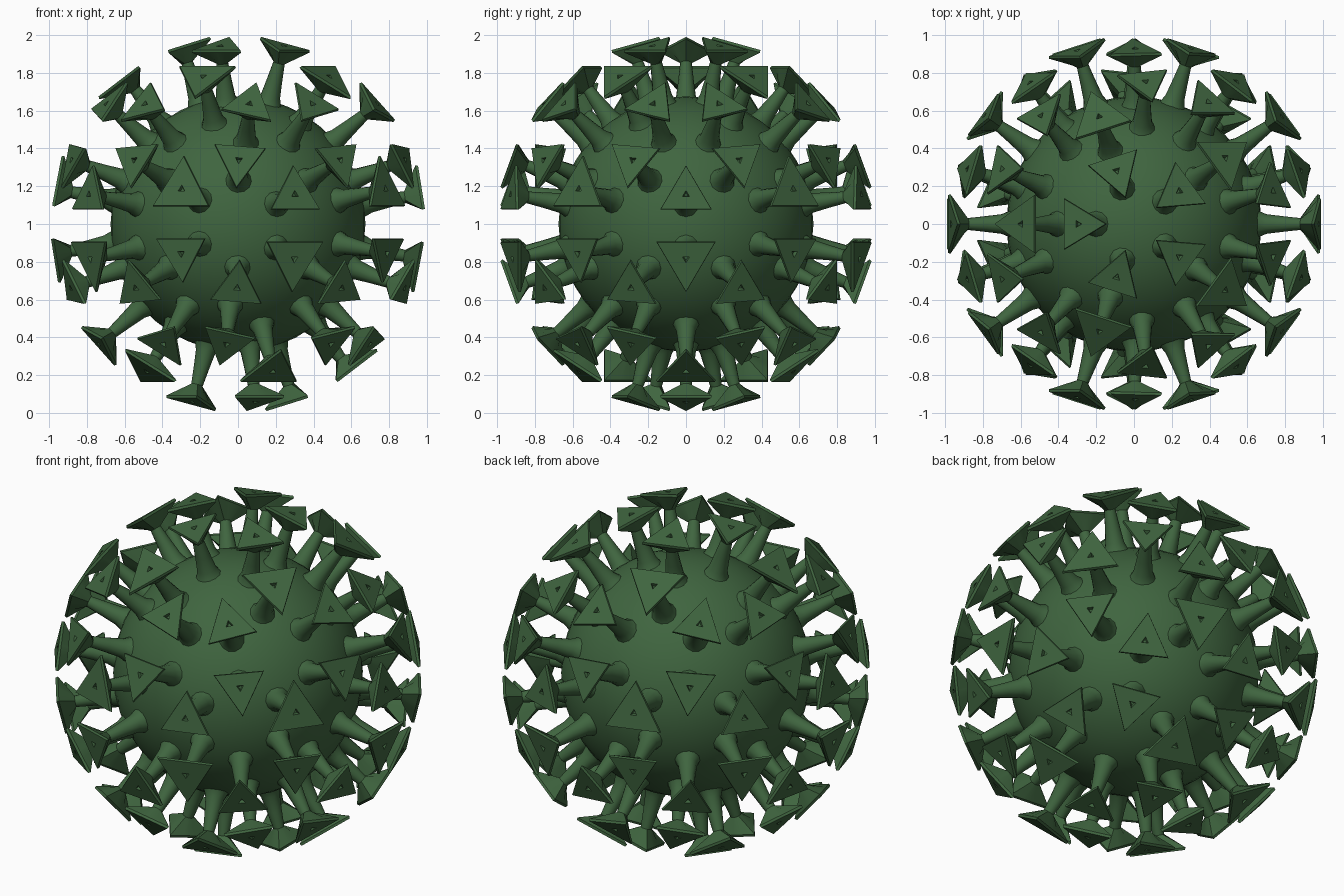
import bpy, bmesh, math
from mathutils import Vector, Quaternion

if "Cube" in bpy.data.objects:
    bpy.data.objects.remove(bpy.data.objects["Cube"])

CENTRE = Vector((0, 0, 1))
mat = bpy.data.materials.new("dark_green")
mat.diffuse_color = (0.05, 0.13, 0.05, 1)
mat.use_nodes = True
mat.node_tree.nodes["Principled BSDF"].inputs["Base Color"].default_value = mat.diffuse_color


def finish(bm, name, angle):
    bmesh.ops.recalc_face_normals(bm, faces=bm.faces)
    me = bpy.data.meshes.new(name)
    bm.to_mesh(me)
    bm.free()
    ob = bpy.data.objects.new(name, me)
    ob.location = CENTRE
    me.materials.append(mat)
    bpy.context.collection.objects.link(ob)
    bpy.ops.object.select_all(action='DESELECT')
    ob.select_set(True)
    bpy.context.view_layer.objects.active = ob
    bpy.ops.object.shade_smooth_by_angle(angle=math.radians(angle))
    return ob


def add_spike(bm, n, axis, size, tip):
    """Round flared stem that opens into a flat triangular head."""
    count = 12

    def ring(height, radius, triangle):
        verts = []
        for i in range(count):
            a = 2 * math.pi * i / count
            r = radius
            if triangle:   # distance to the edge of a triangle with this corner radius
                off = (a + math.pi / 3) % (2 * math.pi / 3) - math.pi / 3
                r = radius * 0.5 / math.cos(math.pi / 3 - abs(off))
            d = Quaternion(n, a) @ axis
            verts.append(bm.verts.new(n * height + d * r))
        return verts

    rings = [ring(*p) for p in (
        (0.62, 0.100, False), (0.67, 0.068, False), (0.71, 0.052, False),
        (0.80, 0.041, False), (0.895, 0.031, False),
        (tip - 0.014, size, True), (tip, size * 0.97, True),
        (tip, 0.022, True), (tip - 0.02, 0.012, True))]
    for a, b in zip(rings, rings[1:]):
        for i in range(count):
            j = (i + 1) % count
            bm.faces.new((a[i], a[j], b[j], b[i]))
    bm.faces.new(rings[0][::-1])
    bm.faces.new(rings[-1])


# round body
bm = bmesh.new()
bmesh.ops.create_icosphere(bm, subdivisions=4, radius=0.675)
finish(bm, "body", 60)

# one spike over every face of an 80-sided sphere
guide = bmesh.new()
bmesh.ops.create_icosphere(guide, subdivisions=2, radius=1)
bm = bmesh.new()
for f in guide.faces:
    n = f.calc_center_median().normalized()
    apex = min(f.verts, key=lambda v: len(v.link_edges))
    axis = (apex.co - n * apex.co.dot(n)).normalized()
    if len(apex.link_edges) == 5:
        add_spike(bm, n, axis, 0.158, 0.990)
    else:
        add_spike(bm, n, axis, 0.182, 0.985)
guide.free()
finish(bm, "spikes", 30)
